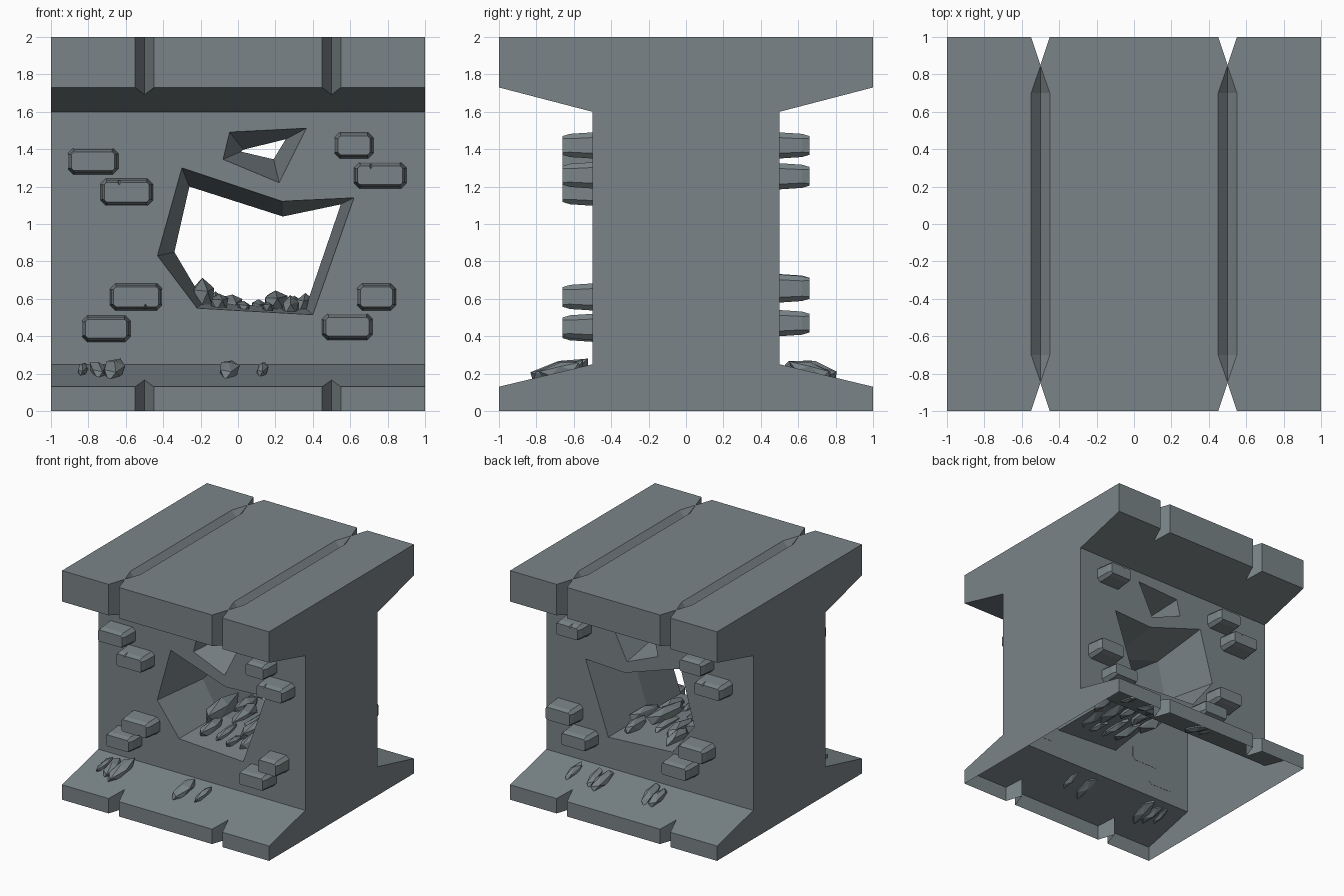
import bpy, bmesh, math, random
from mathutils import Vector, Matrix

if "Cube" in bpy.data.objects:
    bpy.data.objects.remove(bpy.data.objects["Cube"])

random.seed(4)


def material(name, rgb):
    m = bpy.data.materials.new(name)
    m.diffuse_color = (*rgb, 1)
    m.use_nodes = True
    m.node_tree.nodes["Principled BSDF"].inputs["Base Color"].default_value = m.diffuse_color
    return m


STONE = material("light grey stone", (0.195, 0.231, 0.246))
TRIM = material("dark grey stone", (0.091, 0.114, 0.122))


def make(name, bm, *mats):
    bmesh.ops.recalc_face_normals(bm, faces=bm.faces)
    me = bpy.data.meshes.new(name)
    bm.to_mesh(me)
    bm.free()
    for m in mats:
        me.materials.append(m)
    ob = bpy.data.objects.new(name, me)
    bpy.context.collection.objects.link(ob)
    return ob


def loft(rings):
    """Closed solid through rings of equal point count."""
    bm = bmesh.new()
    vs = [[bm.verts.new(p) for p in r] for r in rings]
    n = len(rings[0])
    for a, b in zip(vs, vs[1:]):
        for i in range(n):
            j = (i + 1) % n
            bm.faces.new((a[i], a[j], b[j], b[i]))
    bm.faces.new(vs[0])
    bm.faces.new(vs[-1])
    return bm


def hull(points):
    bm = bmesh.new()
    for p in points:
        bm.verts.new(p)
    bmesh.ops.convex_hull(bm, input=bm.verts)
    return bm


def carve(ob, cutters):
    """Subtract the cutters and throw them away."""
    for c in cutters:
        c.hide_render = True
        mod = ob.modifiers.new("cut", 'BOOLEAN')
        mod.operation = 'DIFFERENCE'
        mod.solver = 'EXACT'
        mod.object = c
    bpy.context.view_layer.update()
    me = bpy.data.meshes.new_from_object(
        ob.evaluated_get(bpy.context.evaluated_depsgraph_get()))
    ob.modifiers.clear()
    ob.data = me
    for c in cutters:
        bpy.data.objects.remove(c)


# Wall block: one profile with flared base and cap, extruded along x
half = [(1, 0), (1, .13), (.5, .25), (.5, 1.6), (1, 1.73), (1, 2)]
profile = half + [(-y, z) for y, z in reversed(half)]
wall = make("wall_block", loft([[(x, y, z) for y, z in profile] for x in (-1, 1)]))

# Plank grooves: V notches front and back, shallow pointed groove on top
cutters = []
d = .06
for x in (-.5, .5):
    for s in (-1, 1):
        cutters.append(make("notch", hull(
            [(x + dx, s * y, z) for z in (-.1, 2.1)
             for dx, y in ((-.0667, 1.05), (.0667, 1.05), (0, .85))])))
    top = []
    for s in (-1, 1):
        top += [(x - .1, s * .7, 2 + d), (x + .1, s * .7, 2 + d),
                (x, s * .99, 2 + d), (x, s * .7, 2 - d)]
    cutters.append(make("groove", hull(top)))

# Broken openings: outline on both faces, narrower at mid thickness
big = [(-.30, 1.30), (.24, 1.12), (.62, 1.14), (.40, .515), (-.22, .55), (-.43, .83)]
big_mid = [(-.26, 1.20), (.24, 1.04), (.55, 1.105), (.36, .55), (-.18, .58), (-.34, .85)]
small = [(-.045, 1.49), (.366, 1.512), (.22, 1.222), (-.08, 1.346)]
small_mid = [(.03, 1.398), (.255, 1.453), (.19, 1.346), (.015, 1.387)]
for out, mid in ((big, big_mid), (small, small_mid)):
    k = 1.04
    ext = [(m[0] + (o[0] - m[0]) * k, m[1] + (o[1] - m[1]) * k) for o, m in zip(out, mid)]
    cutters.append(make("opening", loft(
        [[(x, y, z) for x, z in ring] for y, ring in ((-.52, ext), (0, mid), (.52, ext))])))
carve(wall, cutters)

# Split the colours by height and leave the underside open
bm = bmesh.new()
bm.from_mesh(wall.data)
for z in (.25, 1.6):
    bmesh.ops.bisect_plane(bm, geom=bm.verts[:] + bm.edges[:] + bm.faces[:],
                           dist=1e-5, plane_co=(0, 0, z), plane_no=(0, 0, 1))
bm.normal_update()
under = []
for f in bm.faces:
    z = f.calc_center_median().z
    f.material_index = 0 if .25 < z < 1.6 else 1
    f.smooth = False
    if z < .005 and abs(f.normal.z) > .9:
        under.append(f)
bmesh.ops.delete(bm, geom=under, context='FACES')
bm.to_mesh(wall.data)
bm.free()
wall.data.materials.clear()
wall.data.materials.append(STONE)
wall.data.materials.append(TRIM)


# Protruding bricks: chamfered, tapering outwards, some with a chipped edge
def brick(name, side, x, z, w, h=.14, chip=None):
    rings = []
    for y, inset, c in ((.498, 0, .028), (.62, .008, .026), (.66, .02, .012)):
        a, b = w / 2 - inset, h / 2 - inset
        pts = [(a, b - c), (a - c, b), (c - a, b), (-a, b - c),
               (-a, c - b), (c - a, -b), (a - c, -b), (a, c - b)]
        rings.append([(x + px, side * y, z + pz) for px, pz in pts])
    ob = make(name, loft(rings), STONE)
    if chip:
        cx, up = chip
        e = z + up * h / 2
        carve(ob, [make("chip", hull([
            (x + cx - .05, side * .70, e + up * .02), (x + cx + .05, side * .70, e + up * .02),
            (x + cx, side * .70, e - up * .06), (x + cx, side * .57, e + up * .02)]), STONE)])


front = [(-.775, 1.335, .27), (-.595, 1.17, .28, .145, (-.04, 1)), (.62, 1.42, .21),
         (.76, 1.26, .28, .14, (-.05, 1)), (-.545, .61, .28, .145, (.05, -1)),
         (-.705, .44, .26), (.74, .61, .21, .145), (.585, .45, .27)]
back = [(.69, 1.42, .25, .14, (-.03, 1)), (-.50, 1.42, .24), (-.66, 1.255, .28, .14, (.04, 1)),
        (.78, .655, .27, .15), (.63, .47, .27), (-.50, .66, .27, .145), (-.34, .47, .27)]
for label, side, rows in (("front", -1, front), ("back", 1, back)):
    for i, row in enumerate(rows):
        brick(f"{label}_brick_{i + 1}", side, *row)


# Rubble: faceted shards stretched along y
def shard(name, pos, size, tilt=0, turn=0):
    bm = bmesh.new()
    bmesh.ops.create_icosphere(bm, subdivisions=1, radius=.5)
    for v in bm.verts:
        v.co *= random.uniform(.85, 1.12)
    m = (Matrix.Translation(pos) @ Matrix.Rotation(turn, 4, 'Z') @
         Matrix.Rotation(tilt, 4, 'X') @ Matrix.Diagonal((*size, 1)))
    bmesh.ops.transform(bm, matrix=m, verts=bm.verts)
    make(name, bm, STONE)


slope = math.atan2(.12, .5)
ledge = [(-1, -.83, .06), (-1, -.75, .09), (-1, -.66, .13), (-1, -.05, .12), (-1, .13, .07),
         (1, .62, .07), (1, .42, .09), (1, .34, .12), (1, -.12, .11), (1, -.21, .09)]
for i, (s, x, w) in enumerate(ledge):
    length = .16 + w * 1.4
    shard(f"ledge_rubble_{i + 1}", (x, s * random.uniform(.65, .69), .22),
          (w, length, .05 + w * .4), -s * slope, random.uniform(-.12, .12))

# x, y, z, width, length, height of the shards on the opening floor
pile = [(-.19, .05, .61, .13, .50, .20), (-.10, -.22, .575, .10, .36, .12),
        (-.03, .12, .57, .11, .45, .12), (.03, -.2, .555, .08, .34, .08),
        (.11, .1, .555, .09, .40, .09), (.20, 0, .58, .14, .50, .15),
        (.28, -.2, .56, .10, .38, .11), (.36, .05, .57, .08, .40, .12),
        (.30, .27, .56, .10, .34, .12), (-.12, .28, .575, .10, .34, .12),
        (.16, -.28, .545, .07, .28, .08)]
for i, (x, y, z, w, l, h) in enumerate(pile):
    shard(f"opening_rubble_{i + 1}", (x, y, z), (w, l, h),
          random.uniform(-.1, .1), random.uniform(-.12, .12))
